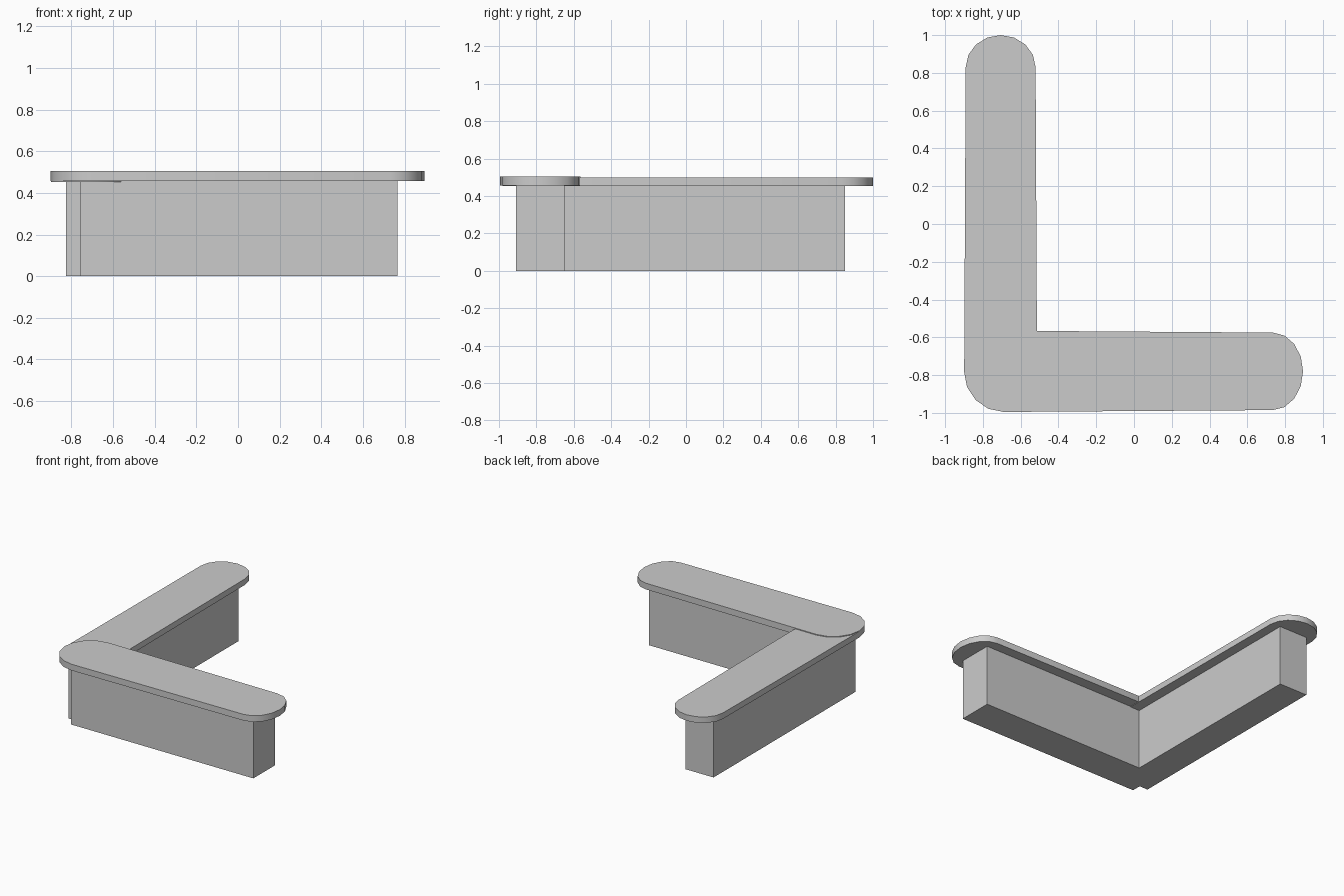
import bpy, bmesh
from math import sin, cos, pi

cube = bpy.data.objects.get("Cube")
if cube:
    bpy.data.objects.remove(cube, do_unlink=True)

grey = bpy.data.materials.new("plain grey")
grey.use_nodes = True
grey.diffuse_color = (0.6, 0.6, 0.6, 1)
grey.node_tree.nodes["Principled BSDF"].inputs["Base Color"].default_value = (0.6, 0.6, 0.6, 1)


def prism(name, outline, low, high, smooth=False):
    """Extrude a counter-clockwise outline between two heights."""
    bm = bmesh.new()
    base = bm.faces.new([bm.verts.new((x, y, low)) for x, y in outline])
    top = bmesh.ops.extrude_face_region(bm, geom=[base], use_keep_orig=True)
    verts = [v for v in top["geom"] if isinstance(v, bmesh.types.BMVert)]
    bmesh.ops.translate(bm, verts=verts, vec=(0, 0, high - low))
    bmesh.ops.recalc_face_normals(bm, faces=bm.faces[:])
    mesh = bpy.data.meshes.new(name)
    bm.to_mesh(mesh)
    bm.free()
    mesh.materials.append(grey)
    obj = bpy.data.objects.new(name, mesh)
    bpy.context.collection.objects.link(obj)
    if smooth:
        bpy.ops.object.select_all(action="DESELECT")
        obj.select_set(True)
        bpy.context.view_layer.objects.active = obj
        bpy.ops.object.shade_smooth_by_angle(angle=pi / 6)
    return obj


def box(name, x0, x1, y0, y1, high):
    return prism(name, [(x0, y0), (x1, y0), (x1, y1), (x0, y1)], 0, high)


def rounded_bar(start, end, centre):
    """Tapered bar with elliptical ends; each end is (position, cap length, half width)."""
    points = []
    for (pos, length, half), first in ((end, -pi / 2), (start, pi / 2)):
        for i in range(9):
            a = first + pi * i / 8
            points.append((pos + length * cos(a), centre + half * sin(a)))
    return points


# Bases of the two arms, leaving a small notch at the outer corner
box("front_base", -0.755, 0.765, -0.91, -0.65, 0.457)
box("side_base", -0.825, -0.592, -0.84, 0.85, 0.454)

# Round-ended counter tops, the front one lying slightly higher
front = rounded_bar((-0.69, 0.21, 0.215), (0.735, 0.16, 0.205), -0.78)
prism("front_top", front, 0.457, 0.504, True)
side = rounded_bar((-0.78, 0.2, 0.193), (0.83, 0.17, 0.185), 0.706)
prism("side_top", [(-y, x) for x, y in side], 0.453, 0.498, True)
